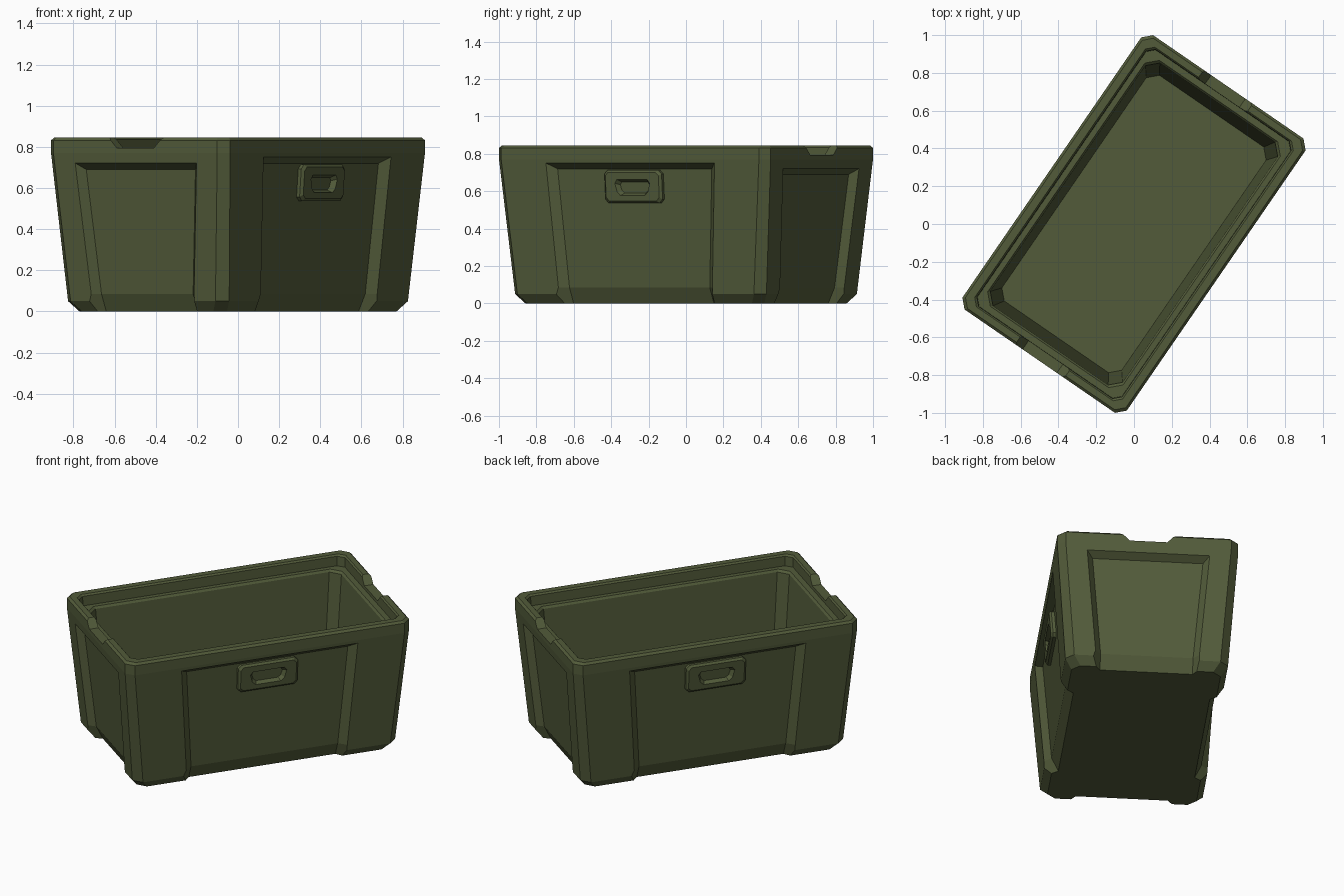
import bpy, bmesh, math
from mathutils import Matrix, Vector

if "Cube" in bpy.data.objects:
    bpy.data.objects.remove(bpy.data.objects["Cube"])

TURN = Matrix.Rotation(math.radians(55.5), 4, 'Z')   # crate stands turned on the ground
mat = bpy.data.materials.new("olive_plastic")
mat.diffuse_color = (0.085, 0.105, 0.042, 1)
mat.use_nodes = True
mat.node_tree.nodes["Principled BSDF"].inputs["Base Color"].default_value = mat.diffuse_color


def loft(bm, rings):
    """Skin equal-length rings and cap both ends."""
    vs = [[bm.verts.new(p) for p in r] for r in rings]
    n = len(vs[0])
    for a, b in zip(vs, vs[1:]):
        for i in range(n):
            bm.faces.new((a[i], a[(i + 1) % n], b[(i + 1) % n], b[i]))
    bm.faces.new(vs[0])
    bm.faces.new(vs[-1])


def finish(bm, name):
    bmesh.ops.recalc_face_normals(bm, faces=bm.faces)
    bm.transform(TURN)
    me = bpy.data.meshes.new(name)
    bm.to_mesh(me)
    bm.free()
    ob = bpy.data.objects.new(name, me)
    bpy.context.collection.objects.link(ob)
    me.materials.append(mat)
    return ob


def octagon(x, y, c):
    """Rectangle of half sizes x, y with cut corners."""
    return [(x, y - c), (x - c, y), (c - x, y), (-x, y - c),
            (-x, c - y), (c - x, -y), (x - c, -y), (x, c - y)]


def side(k, s, out, z):
    """Point on side k: along, outward, up."""
    return Matrix.Rotation(k * math.pi / 2, 3, 'Z') @ Vector((s, -out, z))


def wall(low, high, z):
    """Outward distance of the tapered wall at height z."""
    return low + (high - low) * (z - 0.05) / 0.72


LONG, SHORT = (0.475, 0.528), (0.815, 0.881)

# Crate shell: outside up, over the rim, down the ledge to the floor
profile = [(0.775, 0.435, 0.048, 0), (0.815, 0.475, 0.048, 0.05),
           (0.881, 0.528, 0.045, 0.77), (0.881, 0.528, 0.045, 0.832),
           (0.868, 0.515, 0.042, 0.845), (0.834, 0.475, 0.036, 0.845),
           (0.826, 0.466, 0.036, 0.835), (0.824, 0.464, 0.036, 0.775),
           (0.79, 0.435, 0.055, 0.775), (0.78, 0.425, 0.055, 0.762),
           (0.725, 0.385, 0.05, 0.05)]
bm = bmesh.new()
loft(bm, [[(x, y, z) for x, y in octagon(L, W, c)] for L, W, c, z in profile])
crate = finish(bm, "crate_body")

# Cutters: side panel recesses open at the bottom, plus the rim notches
bm = bmesh.new()
for k in range(4):
    w, hi, lo, top = ((LONG, 0.50, 0.455, 0.72), (SHORT, 0.322, 0.27, 0.69))[k % 2]
    flare = (0.10, 0.075)[k % 2]
    rows = []
    for h, z, zo, extra in ((hi, top, top + 0.065, 0), (lo, 0.085, 0.085, 0),
                            (lo, -0.01, -0.01, 0.037)):
        a = wall(*w, z) - 0.04 - extra
        o = wall(*w, z) + 0.05
        rows.append([side(k, -h, a, z), side(k, h, a, z),
                     side(k, h + flare, o, zo), side(k, -h - flare, o, zo)])
    loft(bm, rows)
loft(bm, [[(x, -0.172, 0.86), (x, -0.11, 0.795), (x, 0.11, 0.795), (x, 0.172, 0.86)]
          for x in (-1, 1)])
cutter = finish(bm, "recess_cutter")
cutter.hide_render = True

mod = crate.modifiers.new("recesses", 'BOOLEAN')
mod.operation = 'DIFFERENCE'
mod.solver = 'EXACT'
mod.object = cutter
bpy.context.view_layer.objects.active = crate
bpy.ops.object.modifier_apply(modifier=mod.name)
bpy.data.objects.remove(cutter)

# Grip plates with a tapered finger pocket on the long sides
for k, name in ((0, "grip_front"), (2, "grip_back")):
    bm = bmesh.new()
    rings = []
    # half width, half height, corner cut, pinch towards the bottom, centre z, depth
    for hw, hh, c, pinch, zc, d in ((0.185, 0.088, 0.02, 0, 0.625, -0.008),
                                    (0.185, 0.088, 0.02, 0, 0.625, 0.018),
                                    (0.172, 0.076, 0.018, 0, 0.625, 0.03),
                                    (0.118, 0.043, 0.02, 0.2, 0.62, 0.03),
                                    (0.10, 0.03, 0.015, 0.2, 0.62, 0.004)):
        ring = []
        for s, t in octagon(hw, hh, c):
            s *= 1 - pinch * (hh - t) / (2 * hh)
            ring.append(side(k, s, wall(*LONG, zc + t) - 0.04 + d, zc + t))
        rings.append(ring)
    loft(bm, rings)
    finish(bm, name)
